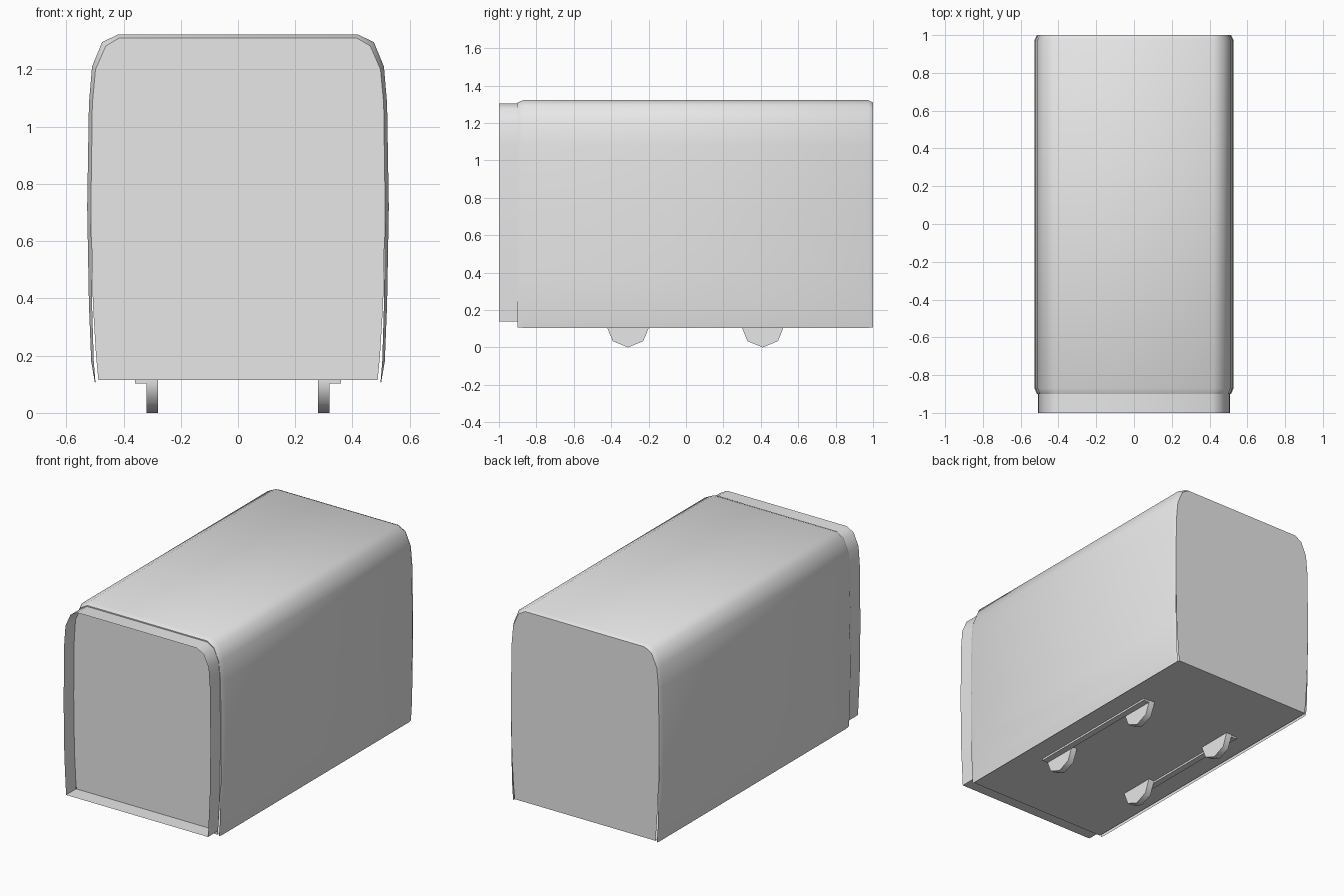
import bpy, bmesh, math

cube = bpy.data.objects.get("Cube")
if cube:
    bpy.data.objects.remove(cube, do_unlink=True)

grey = bpy.data.materials.new("light_grey")
grey.use_nodes = True
grey.diffuse_color = (0.8, 0.8, 0.8, 1)
grey.node_tree.nodes["Principled BSDF"].inputs["Base Color"].default_value = (0.8, 0.8, 0.8, 1)

# Right half profiles (x, z), from the roof down to the sill
OUTER = [(0.42, 1.322), (0.475, 1.295), (0.51, 1.21), (0.521, 1.08),
         (0.527, 0.72), (0.521, 0.38), (0.513, 0.18), (0.5, 0.105)]
RIM = [(0.415, 1.31), (0.462, 1.282), (0.498, 1.2), (0.509, 1.08),
       (0.514, 0.72), (0.51, 0.38), (0.504, 0.18), (0.498, 0.107)]
PANEL = RIM[:5] + [(0.507, 0.38), (0.496, 0.2), (0.488, 0.115)]
HOOD = [(0.415, 1.303), (0.462, 1.276), (0.496, 1.2), (0.505, 1.08),
        (0.509, 0.72), (0.504, 0.38), (0.492, 0.14)]


def arch(half):
    """Full left-to-right arch made by mirroring a half profile."""
    return [(-x, z) for x, z in reversed(half)] + half


def finish(name, bm, angle=50):
    mesh = bpy.data.meshes.new(name)
    bm.to_mesh(mesh)
    bm.free()
    mesh.materials.append(grey)
    obj = bpy.data.objects.new(name, mesh)
    bpy.context.collection.objects.link(obj)
    bpy.ops.object.select_all(action='DESELECT')
    obj.select_set(True)
    bpy.context.view_layer.objects.active = obj
    bpy.ops.object.shade_smooth_by_angle(angle=math.radians(angle))
    return obj


def loft(name, sections, closed=False):
    """Skin a row of (y, half profile) sections running front to back."""
    bm = bmesh.new()
    rings = [[bm.verts.new((x, y, z)) for x, z in arch(half)] for y, half in sections]
    count = len(rings[0])
    for a, b in zip(rings, rings[1:]):
        for i in range(count if closed else count - 1):
            j = (i + 1) % count
            bm.faces.new((a[i], a[j], b[j], b[i]))
    return finish(name, bm)


def panel(name, points, flip=False):
    bm = bmesh.new()
    face = bm.faces.new([bm.verts.new(p) for p in points])
    if flip:
        face.normal_flip()
    return finish(name, bm)


def box(name, x0, x1, y0, y1, z0, z1):
    bm = bmesh.new()
    bmesh.ops.create_cube(bm, size=1)
    for v in bm.verts:
        v.co = (x1 if v.co.x > 0 else x0, y1 if v.co.y > 0 else y0, z1 if v.co.z > 0 else z0)
    return finish(name, bm)


# Rounded body shell with tapered ends
loft("body_shell", [(-0.9, RIM), (-0.87, OUTER), (0.975, OUTER), (1.0, RIM)])

# Projecting front surround, open at the front
loft("front_surround", [(-1.0, HOOD), (-0.9, HOOD)], closed=True)

# End walls and floor
panel("front_wall", [(x, -0.9, z) for x, z in arch(PANEL)])
panel("back_wall", [(x, 1.0, z) for x, z in arch(PANEL)], flip=True)
panel("floor", [(-0.49, -0.9, 0.115), (-0.49, 1, 0.115), (0.49, 1, 0.115), (0.49, -0.9, 0.115)])

# Eight-sided wheels and the thin bearer rail along each side
for side, word in ((1, "left"), (-1, "right")):
    for y, place in ((-0.31, "front"), (0.41, "back")):
        bm = bmesh.new()
        bmesh.ops.create_cone(bm, cap_ends=True, segments=8, radius1=0.115,
                              radius2=0.115, depth=0.04)
        for v in bm.verts:
            px, py, pz = v.co
            v.co = (side * 0.3 + pz, y + px, 0.115 + py)
        bmesh.ops.recalc_face_normals(bm, faces=bm.faces)
        finish(f"{place}_{word}_wheel", bm)
    inner, outer = sorted((side * 0.32, side * 0.36))
    box(f"{word}_bearer_rail", inner, outer, -0.42, 0.52, 0.103, 0.116)
